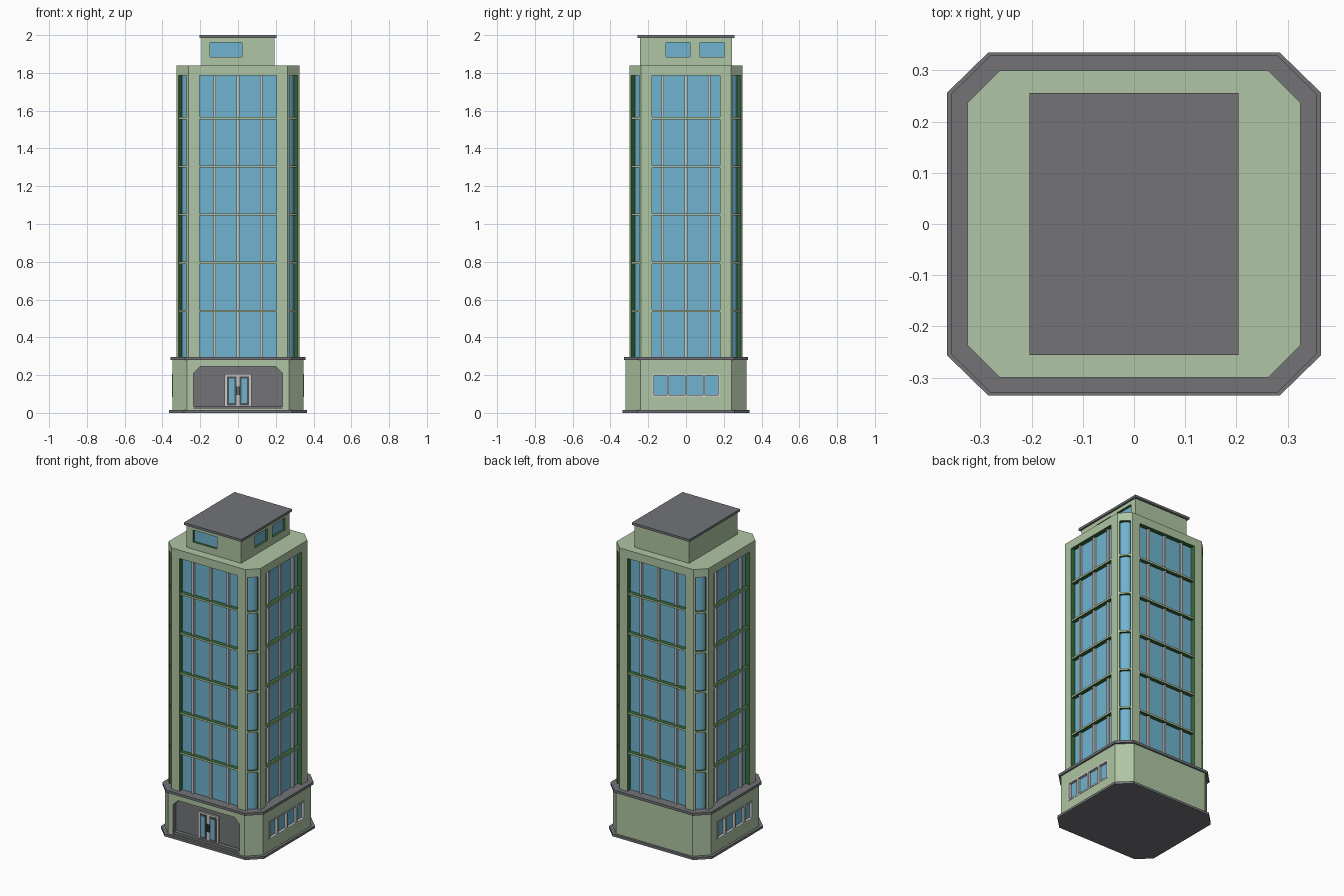
import bpy, bmesh, math
from mathutils import Matrix, Vector

if "Cube" in bpy.data.objects:
    bpy.data.objects.remove(bpy.data.objects["Cube"])


def srgb(r, g, b):
    return tuple(((c / 255 + 0.055) / 1.055) ** 2.4 for c in (r, g, b)) + (1.0,)


MATS = []
for label, rgb in [("pale green wall", (175, 197, 163)), ("dark green reveal", (58, 108, 56)),
                   ("grey stone", (115, 116, 119)), ("blue glass", (112, 179, 208)),
                   ("light trim", (203, 202, 198)), ("dark door frame", (78, 82, 88))]:
    m = bpy.data.materials.new(label)
    m.diffuse_color = srgb(*rgb)
    m.use_nodes = True
    m.node_tree.nodes["Principled BSDF"].inputs["Base Color"].default_value = m.diffuse_color
    MATS.append(m)
WALL, REVEAL, STONE, GLASS, TRIM, DARK = range(6)


def finish(bm, name):
    mesh = bpy.data.meshes.new(name)
    bm.to_mesh(mesh)
    bm.free()
    for m in MATS:
        mesh.materials.append(m)
    ob = bpy.data.objects.new(name, mesh)
    bpy.context.collection.objects.link(ob)
    return ob


def octagon(hx, hy, cx, cy):
    return [(-cx, -hy), (cx, -hy), (hx, -cy), (hx, cy), (cx, hy), (-cx, hy), (-hx, cy), (-hx, -cy)]


def oblong(hx, hy):
    return [(-hx, -hy), (hx, -hy), (hx, hy), (-hx, hy)]


def rect(u0, u1, v0, v1):
    return [(u0, v0), (u1, v0), (u1, v1), (u0, v1)]


def wall_frame(pts, i):
    """Local frame of wall i: x along the wall, y up, z outward."""
    a, b = Vector(pts[i]), Vector(pts[(i + 1) % len(pts)])
    d, mid = (b - a).normalized(), (a + b) / 2
    m = Matrix(((d.x, 0, d.y, mid.x), (d.y, 0, -d.x, mid.y), (0, 1, 0, 0), (0, 0, 0, 1)))
    return m, (b - a).length / 2


def prism(name, pts, z0, z1, mat):
    bm = bmesh.new()
    lo = [bm.verts.new((x, y, z0)) for x, y in pts]
    hi = [bm.verts.new((x, y, z1)) for x, y in pts]
    bm.faces.new(lo[::-1])
    bm.faces.new(hi)
    for i in range(len(pts)):
        j = (i + 1) % len(pts)
        bm.faces.new((lo[i], lo[j], hi[j], hi[i]))
    for f in bm.faces:
        f.material_index = mat
    return finish(bm, name)


def add_box(bm, frame, u0, u1, v0, v1, w0, w1, mat, edge_mat=None):
    """Box in wall coordinates; edge_mat colours its upper and lower faces."""
    m = frame @ Matrix.Translation(((u0 + u1) / 2, (v0 + v1) / 2, (w0 + w1) / 2)) \
        @ Matrix.Diagonal((u1 - u0, v1 - v0, w1 - w0, 1))
    vs = bmesh.ops.create_cube(bm, size=1, matrix=m)["verts"]
    for f in {f for v in vs for f in v.link_faces}:
        f.normal_update()
        f.material_index = edge_mat if edge_mat is not None and abs(f.normal.z) > 0.9 else mat


def shell(name, pts, z0, z1, holes):
    """Walls with recessed openings: holes[i] = [(outline, depth, reveal, back), ...]."""
    bm = bmesh.new()
    for i in range(len(pts)):
        frame, half = wall_frame(pts, i)
        out = frame.to_3x3() @ Vector((0, 0, 1))

        def ring(poly, w=0.0):
            return [bm.verts.new(frame @ Vector((u, v, w))) for u, v in poly]

        outer = ring(rect(-half, half, z0, z1))
        if not holes.get(i):
            bm.faces.new(outer)
            continue
        loops = [outer]
        for poly, depth, reveal, back in holes[i]:
            rim, inner = ring(poly), ring(poly, -depth)
            loops.append(rim)
            bm.faces.new(inner).material_index = back
            for k in range(len(poly)):
                n = (k + 1) % len(poly)
                bm.faces.new((rim[k], rim[n], inner[n], inner[k])).material_index = reveal
        edges = []
        for lp in loops:
            for k in range(len(lp)):
                pair = (lp[k], lp[(k + 1) % len(lp)])
                edges.append(bm.edges.get(pair) or bm.edges.new(pair))
        res = bmesh.ops.triangle_fill(bm, edges=edges, use_beauty=True, normal=out)
        for f in [g for g in res["geom"] if isinstance(g, bmesh.types.BMFace)]:
            f.normal_update()
            if f.normal.dot(out) < 0:
                f.normal_flip()
    bm.faces.new([bm.verts.new((x, y, z1)) for x, y in pts])
    bmesh.ops.remove_doubles(bm, verts=bm.verts, dist=1e-5)
    return finish(bm, name)


# Stone plinth and ledge
prism("plinth", octagon(0.365, 0.335, 0.285, 0.257), 0, 0.015, STONE)
prism("ledge", octagon(0.358, 0.329, 0.281, 0.253), 0.28, 0.296, STONE)

# Ground floor with entrance recess and side windows
base = octagon(0.348, 0.32, 0.27, 0.242)
porch = [(-0.235, 0.02), (0.235, 0.02), (0.235, 0.21), (0.2, 0.245), (-0.2, 0.245), (-0.235, 0.21)]
side_win = [(rect(-0.18, 0.18, 0.085, 0.205), 0.015, TRIM, GLASS)]
shell("ground_floor", base, 0.01, 0.285,
      {0: [(porch, 0.03, STONE, STONE)], 2: side_win, 6: side_win})

bm = bmesh.new()
for i in (2, 6):
    frame, _ = wall_frame(base, i)
    for u in (-0.175, -0.095, 0, 0.095, 0.175):
        add_box(bm, frame, u - 0.006, u + 0.006, 0.085, 0.205, -0.015, 0.002, TRIM)
    for v in (0.085, 0.197):
        add_box(bm, frame, -0.181, 0.181, v, v + 0.009, -0.015, 0.002, TRIM)
finish(bm, "ground_window_frames")

# Entrance step and double door
frame, _ = wall_frame(base, 0)
bm = bmesh.new()
add_box(bm, frame, -0.235, 0.235, 0.015, 0.036, -0.03, -0.005, STONE)
finish(bm, "entrance_step")
bm = bmesh.new()
add_box(bm, frame, -0.072, 0.072, 0.036, 0.205, -0.03, -0.02, TRIM)
for s in (-1, 1):
    for (a, b, lo, hi, w, mat) in [(0.009, 0.058, 0.04, 0.193, -0.017, DARK),
                                   (0.019, 0.047, 0.052, 0.183, -0.014, GLASS),
                                   (0.003, 0.011, 0.095, 0.14, -0.008, DARK)]:
        add_box(bm, frame, min(s * a, s * b), max(s * a, s * b), lo, hi, -0.025, w, mat)
finish(bm, "entrance_door")

# Tower shaft with tall recessed windows on all eight sides
tower = octagon(0.325, 0.30, 0.262, 0.237)
HALF = {0: 0.205, 2: 0.18, 4: 0.205, 6: 0.18, 1: 0.031, 3: 0.031, 5: 0.031, 7: 0.031}
DEPTH = 0.03
shell("tower_shaft", tower, 0.285, 1.84,
      {i: [(rect(-h, h, 0.295, 1.787), DEPTH, REVEAL, GLASS)] for i, h in HALF.items()})

bands, mullions, bays = bmesh.new(), bmesh.new(), bmesh.new()
for i, h in HALF.items():
    frame, _ = wall_frame(tower, i)
    for k in range(5):
        v = 0.54 + 0.255 * k
        add_box(bands, frame, -h, h, v - 0.006, v + 0.006, -DEPTH, -0.004, WALL, REVEAL)
    if i % 2 == 0:
        for u in (-0.124, 0, 0.124):
            add_box(mullions, frame, u - 0.007, u + 0.007, 0.295, 1.787, -DEPTH, -0.018, TRIM)
    else:
        # Curved corner glass
        arc = [(-h * math.cos(math.pi * t / 10), -DEPTH + 0.014 * math.sin(math.pi * t / 10))
               for t in range(11)]
        lo, hi = [[bays.verts.new(frame @ Vector((u, v, w))) for u, w in arc] for v in (0.295, 1.786)]
        for k in range(10):
            bays.faces.new((lo[k], lo[k + 1], hi[k + 1], hi[k])).material_index = GLASS
finish(bands, "floor_bands")
finish(mullions, "window_mullions")
glass = finish(bays, "corner_glass")
for p in glass.data.polygons:
    p.use_smooth = True

# Rooftop room with windows on the front and right
room = oblong(0.193, 0.243)
shell("rooftop_room", room, 1.835, 1.988, {
    0: [(rect(-0.147, 0.02, 1.885, 1.962), 0.015, REVEAL, GLASS)],
    1: [(rect(-0.105, 0.022, 1.885, 1.962), 0.015, REVEAL, GLASS),
        (rect(0.075, 0.202, 1.885, 1.962), 0.015, REVEAL, GLASS)]})
prism("roof_slab", oblong(0.204, 0.256), 1.985, 2.0, STONE)
